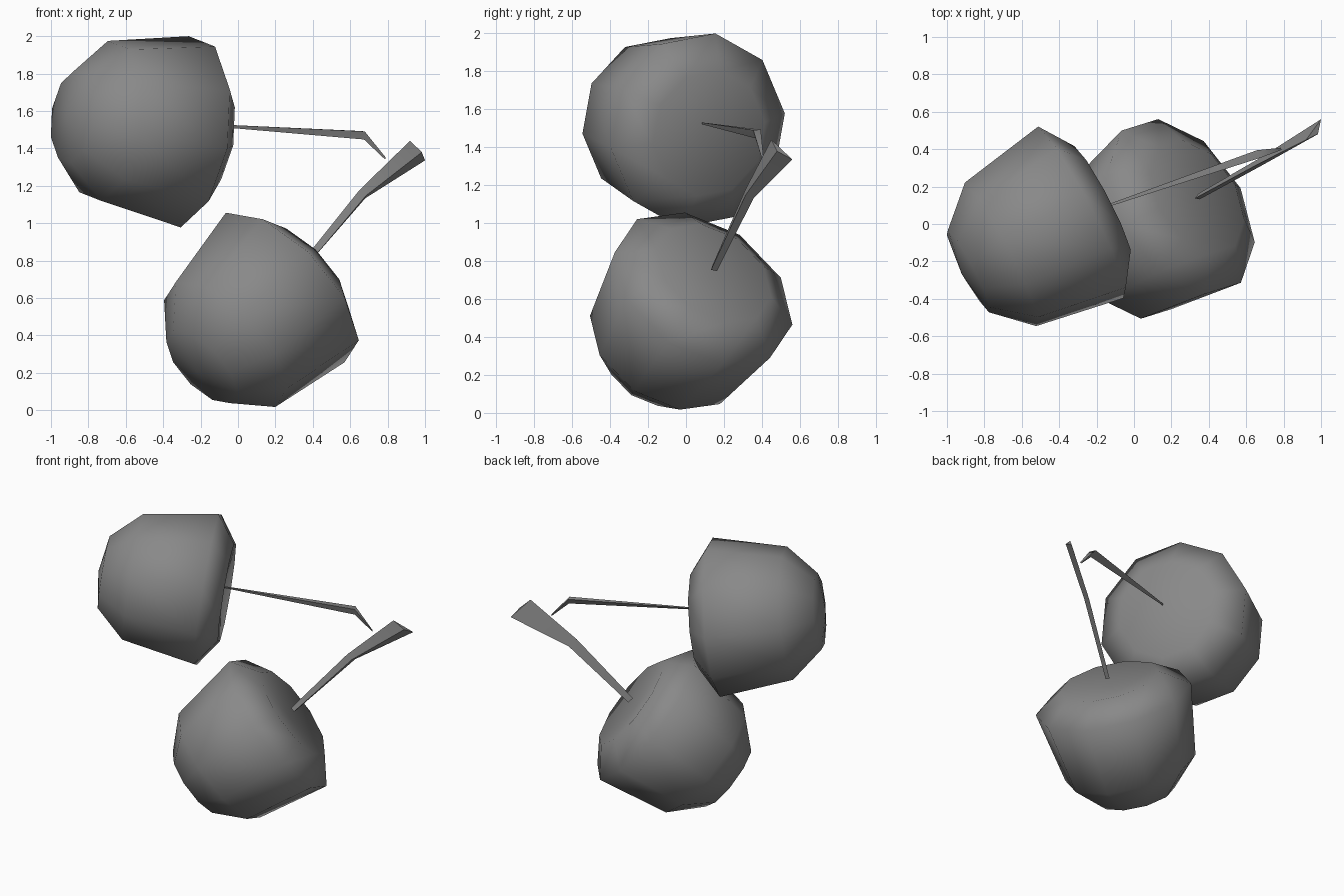
import bpy, bmesh, math
from mathutils import Vector

cube = bpy.data.objects.get("Cube")
if cube:
    bpy.data.objects.remove(cube)

GREY = (0.25, 0.25, 0.25, 1)
mat = bpy.data.materials.new("mid_grey")
mat.use_nodes = True
mat.diffuse_color = GREY
mat.node_tree.nodes["Principled BSDF"].inputs["Base Color"].default_value = GREY


def finish(name, bm, angle):
    bmesh.ops.recalc_face_normals(bm, faces=bm.faces)
    mesh = bpy.data.meshes.new(name)
    bm.to_mesh(mesh)
    bm.free()
    mesh.materials.append(mat)
    obj = bpy.data.objects.new(name, mesh)
    bpy.context.collection.objects.link(obj)
    bpy.ops.object.select_all(action='DESELECT')
    obj.select_set(True)
    bpy.context.view_layer.objects.active = obj
    bpy.ops.object.shade_smooth_by_angle(angle=math.radians(angle))


def ring(bm, centre, axis, radius, phase, sides=10):
    """Regular ring of vertices around an axis."""
    u = Vector((0, 0, 1)).cross(axis).normalized()
    v = axis.cross(u)
    turns = [math.radians(phase) + math.tau * i / sides for i in range(sides)]
    return [bm.verts.new(centre + radius * (math.cos(t) * u + math.sin(t) * v)) for t in turns]


def bridge(bm, a, b):
    n = len(a)
    for i in range(n):
        j = (i + 1) % n
        bm.faces.new((a[i], a[j], b[j], b[i]))


def fan(bm, loop, point):
    tip = bm.verts.new(point)
    for i in range(len(loop)):
        bm.faces.new((loop[i], loop[(i + 1) % len(loop)], tip))


# Fruit profile: distance from the blossom end, radius
PROFILE = [(0.04, 0.25), (0.235, 0.435), (0.722, 0.52), (0.85, 0.335)]


def fruit(name, tip, axis, phase):
    tip, axis = Vector(tip), Vector(axis).normalized()
    bm = bmesh.new()
    rings = [ring(bm, tip + axis * d, axis, r, phase) for d, r in PROFILE]
    for a, b in zip(rings, rings[1:]):
        bridge(bm, a, b)
    fan(bm, rings[0], tip)
    fan(bm, rings[-1], tip + axis * 0.81)  # shallow dimple under the stem
    finish(name, bm, 75)


def stem(name, wide, sections):
    """Thin three-sided stalk; each section is a centre, half width and ridge height."""
    wide = Vector(wide).normalized()
    pts = [Vector(p) for p, _, _ in sections]
    ridge = (pts[-1] - pts[0]).cross(wide).normalized()
    bm = bmesh.new()
    rings = []
    for p, (_, w, h) in zip(pts, sections):
        rings.append([bm.verts.new(p + o) for o in (wide * w, wide * -w, ridge * h)])
    for a, b in zip(rings, rings[1:]):
        bridge(bm, a, b)
    bm.faces.new(rings[0])
    bm.faces.new(rings[-1])
    finish(name, bm, 50)


# Two fruits
fruit("upper_fruit", (-0.92, -0.27, 1.575), (0.88, 0.46, -0.12), 10)
fruit("lower_fruit", (-0.22, -0.215, 0.205), (0.66, 0.43, 0.63), 8)

# Two stems, reaching toward each other
stem("upper_stem", (-0.3, 0.5, 0.8), [
    ((-0.17, 0.09, 1.525), 0.006, 0.01),
    ((0.665, 0.38, 1.47), 0.028, 0.035),
    ((0.785, 0.405, 1.345), 0.006, 0.012)])
stem("lower_stem", (0.465, 0.64, -0.61), [
    ((0.335, 0.15, 0.76), 0.02, -0.025),
    ((0.665, 0.335, 1.155), 0.035, -0.03),
    ((0.96, 0.505, 1.388), 0.086, -0.035)])
